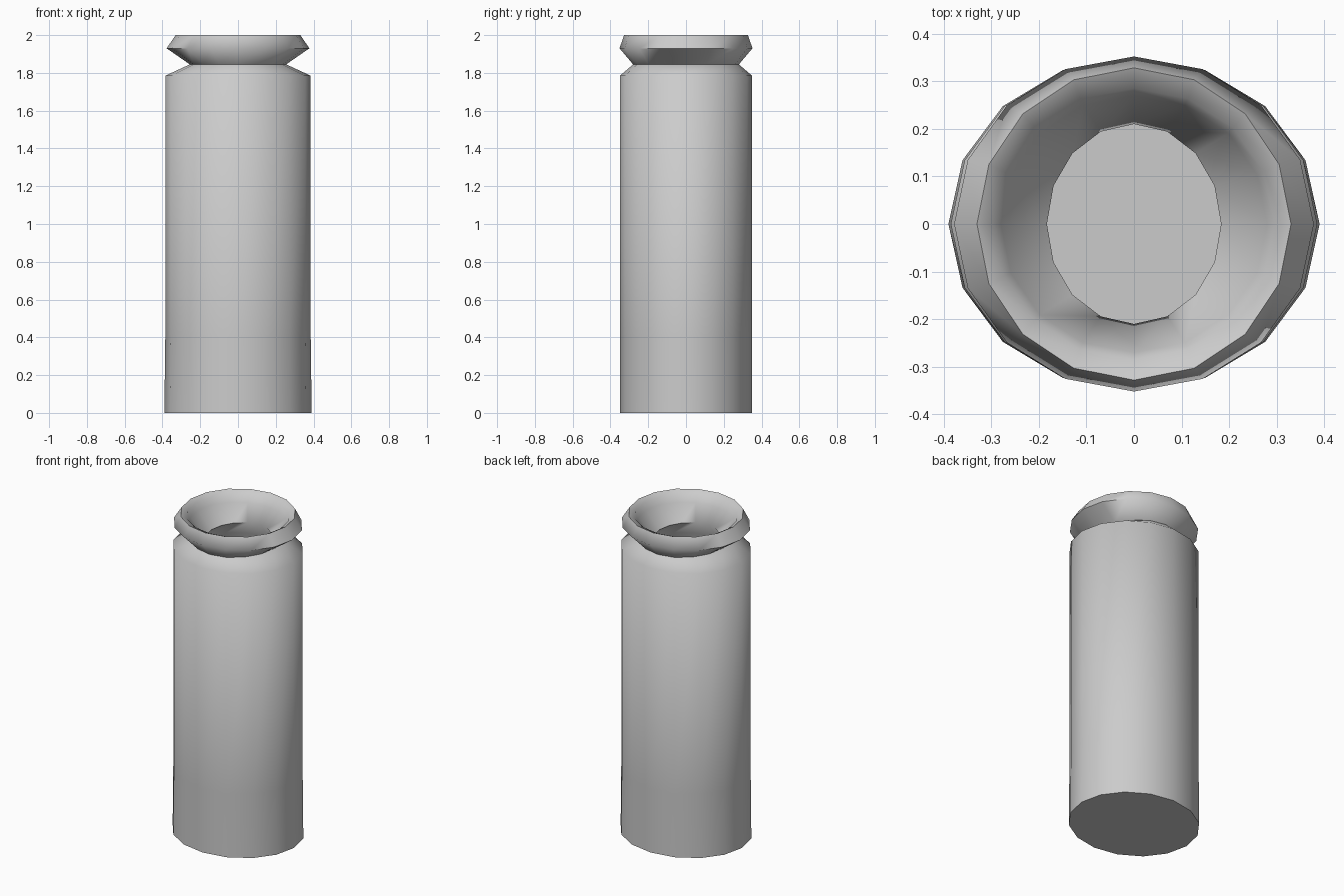
import bpy, bmesh, math

if "Cube" in bpy.data.objects:
    bpy.data.objects.remove(bpy.data.objects["Cube"])

SIDES = 16

# Oval profile: (x radius, y radius, z), outer bottom -> lip -> inner floor
profile = [
    (0.39, 0.35, 0.0),
    (0.385, 0.35, 0.40),
    (0.385, 0.35, 1.785),
    (0.255, 0.28, 1.845),   # neck groove
    (0.378, 0.352, 1.93),   # lip
    (0.33, 0.328, 2.0),     # rim
    (0.295, 0.285, 1.98),
    (0.28, 0.27, 1.94),
    (0.183, 0.21, 1.845),   # inner neck
    (0.315, 0.285, 1.74),
    (0.315, 0.285, 0.07),   # inner floor
]

bm = bmesh.new()
rings = []
for rx, ry, z in profile:
    rings.append([bm.verts.new((rx * math.cos(2 * math.pi * i / SIDES),
                                ry * math.sin(2 * math.pi * i / SIDES), z))
                  for i in range(SIDES)])
for a, b in zip(rings, rings[1:]):
    for i in range(SIDES):
        j = (i + 1) % SIDES
        bm.faces.new((a[i], a[j], b[j], b[i]))

# Bottom and inner floor
bm.faces.new(rings[0][::-1])
bm.faces.new(rings[-1])
bmesh.ops.recalc_face_normals(bm, faces=bm.faces)

mesh = bpy.data.meshes.new("bottle")
bm.to_mesh(mesh)
bm.free()
bottle = bpy.data.objects.new("bottle", mesh)
bpy.context.collection.objects.link(bottle)
bpy.context.view_layer.objects.active = bottle
bottle.select_set(True)
bpy.ops.object.shade_smooth_by_angle(angle=math.radians(75))
